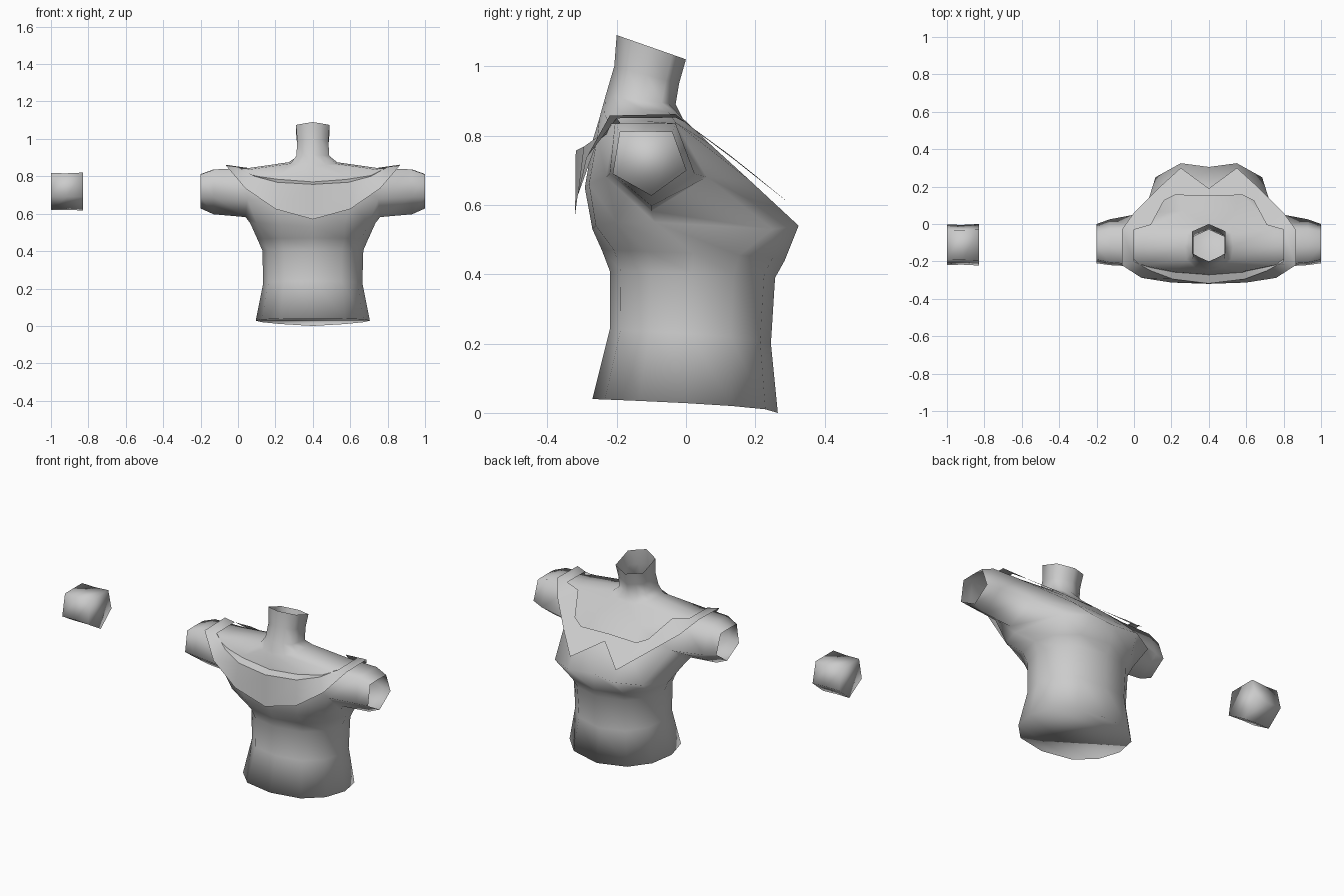
import bpy, math

if "Cube" in bpy.data.objects:
    bpy.data.objects.remove(bpy.data.objects["Cube"])

CX = 0.4  # centre line of the body

mat = bpy.data.materials.new("light grey")
mat.diffuse_color = (0.6, 0.6, 0.6, 1)
mat.use_nodes = True
mat.node_tree.nodes["Principled BSDF"].inputs["Base Color"].default_value = mat.diffuse_color


def make(name, verts, faces, angle=180):
    me = bpy.data.meshes.new(name)
    me.from_pydata(verts, [], faces)
    me.materials.append(mat)
    ob = bpy.data.objects.new(name, me)
    bpy.context.collection.objects.link(ob)
    bpy.ops.object.select_all(action='DESELECT')
    ob.select_set(True)
    bpy.context.view_layer.objects.active = ob
    bpy.ops.object.mode_set(mode='EDIT')
    bpy.ops.mesh.select_all(action='SELECT')
    bpy.ops.mesh.normals_make_consistent(inside=False)
    bpy.ops.object.mode_set(mode='OBJECT')
    bpy.ops.object.shade_smooth_by_angle(angle=math.radians(angle))
    return ob


def mirrored(half):
    """Close a half ring (front centre to back centre) around the centre line."""
    right = [(CX + x, y, z) for x, y, z in half]
    return right + [(2 * CX - x, y, z) for x, y, z in right[-2:0:-1]]


def waist_ring(w, yf, yb, zf, zb):
    ring = []
    for i in range(7):
        a = math.pi * i / 6
        t = (1 - math.cos(a)) / 2
        ring.append((w * math.sin(a) ** 0.8, yf + (yb - yf) * t,
                     zf + (zb - zf) * math.sqrt(t)))
    return ring


def neck_ring(w, yf, yb, zf, zb):
    ring = []
    for x, t in ((0, 0), (.5, .1), (1, .2), (1, .5), (1, .78), (.5, .9), (0, 1)):
        ring.append((w * x, yf + (yb - yf) * t, zf + (zb - zf) * t))
    return ring


# Torso: stacked rings from hem to neck
bust = [(0, .305, .545), (.15, .325, .54), (.285, .25, .53), (.335, -.09, .55),
        (.30, -.2, .55), (.17, -.26, .54), (0, -.27, .53)]
arm_low = [(0, .17, .68), (.16, .185, .67), (.345, .06, .68), (.36, -.10, .582),
           (.35, -.23, .68), (.2, -.28, .66), (0, -.292, .65)]
arm_high = [(0, .07, .77), (.14, .07, .775), (.345, -.03, .838), (.36, -.12, .842),
            (.35, -.22, .835), (.18, -.255, .80), (0, -.268, .79)]
shoulder = [(0, -.01, .85), (.06, -.015, .855), (.12, -.05, .868), (.13, -.12, .875),
            (.12, -.19, .868), (.07, -.235, .86), (0, -.25, .85)]
rings = [waist_ring(.305, .265, -.27, 0, .04),
         waist_ring(.265, .245, -.22, .2, .24),
         waist_ring(.27, .257, -.22, .39, .41),
         waist_ring(.295, .285, -.243, .44, .47),
         bust, arm_low, arm_high, shoulder,
         neck_ring(.088, -.03, -.232, .89, .915),
         neck_ring(.083, -.02, -.207, .95, 1.0),
         neck_ring(.09, .0, -.2, 1.02, 1.09)]
verts, faces = [], []
for r in rings:
    verts += mirrored(r)
N = 12
HOLE = 5  # row of faces left open for the arms
for k in range(len(rings) - 1):
    for i in range(N):
        if k == HOLE and i in (2, 3, 8, 9):
            continue
        j = (i + 1) % N
        faces.append((k * N + i, k * N + j, k * N + N + j, k * N + N + i))

# Closed underside, in strips across the body
faces += [(0, 1, 11), (5, 6, 7)] + [(i, i + 1, 11 - i, 12 - i) for i in range(1, 5)]

# Arm stubs grow out of the openings
mid_arm = [(.025, .69), (-.10, .597), (-.22, .69), (-.205, .835), (-.12, .837), (-.03, .835)]
end_arm = [(.0, .70), (-.10, .628), (-.21, .69), (-.19, .81), (-.12, .812), (-.04, .81)]
for side, cols in ((1, (2, 3, 4)), (-1, (10, 9, 8))):
    prev = [HOLE * N + c for c in cols] + [(HOLE + 1) * N + c for c in reversed(cols)]
    for x, prof in ((.53, mid_arm), (.6, end_arm)):
        start = len(verts)
        verts += [(CX + side * x, y, z) for y, z in prof]
        ring = list(range(start, start + 6))
        for i in range(6):
            j = (i + 1) % 6
            faces.append((prev[i], prev[j], ring[j], ring[i]))
        prev = ring
make("torso", verts, faces)

# Wide collar: inner and outer edges, notched at the chest
inner = [(0, .15, .722), (.18, .155, .72), (.24, .125, .745), (.31, -.005, .84),
         (.40, -.03, .852), (.40, -.20, .85), (.31, -.25, .80), (.19, -.295, .768),
         (0, -.318, .757)]
outer = [(0, .19, .693), (.15, .30, .603), (.26, .20, .685), (.40, .06, .79),
         (.465, -.03, .862), (.465, -.22, .858), (.36, -.288, .735), (.2, -.313, .625),
         (0, -.32, .57)]
ri, ro = mirrored(inner), mirrored(outer)
n = len(ri)
make("collar", ri + ro,
     [(i, (i + 1) % n, n + (i + 1) % n, n + i) for i in range(n)], 60)

# Turned-in lip along the back of the collar
lip = [(.40, -.19, .838), (.31, -.225, .805), (.19, -.255, .785), (0, -.272, .77)]
back = mirrored(inner[5:])[:4]
edge = [(CX + x, y, z) for x, y, z in lip]
flip = lambda pts: [(2 * CX - x, y, z) for x, y, z in pts[-2::-1]]
rim, fold = back + flip(back), edge + flip(edge)
make("collar_lip", rim + fold, [(i, i + 1, i + 8, i + 7) for i in range(6)], 60)

# Detached upper arm segment, five sided and closed
prof = [(.0, .70), (-.10, .617), (-.222, .69), (-.195, .82), (-.03, .82)]
verts = []
for x, s in ((-1, .97), (-.915, .96), (-.83, 1)):
    verts += [(x, -.11 + (y + .11) * s, .72 + (z - .72) * s) for y, z in prof]
faces = [(k + i, k + (i + 1) % 5, k + 5 + (i + 1) % 5, k + 5 + i)
         for k in (0, 5) for i in range(5)]
faces += [(4, 3, 2, 1, 0), (10, 11, 12, 13, 14)]
make("arm_segment", verts, faces)
